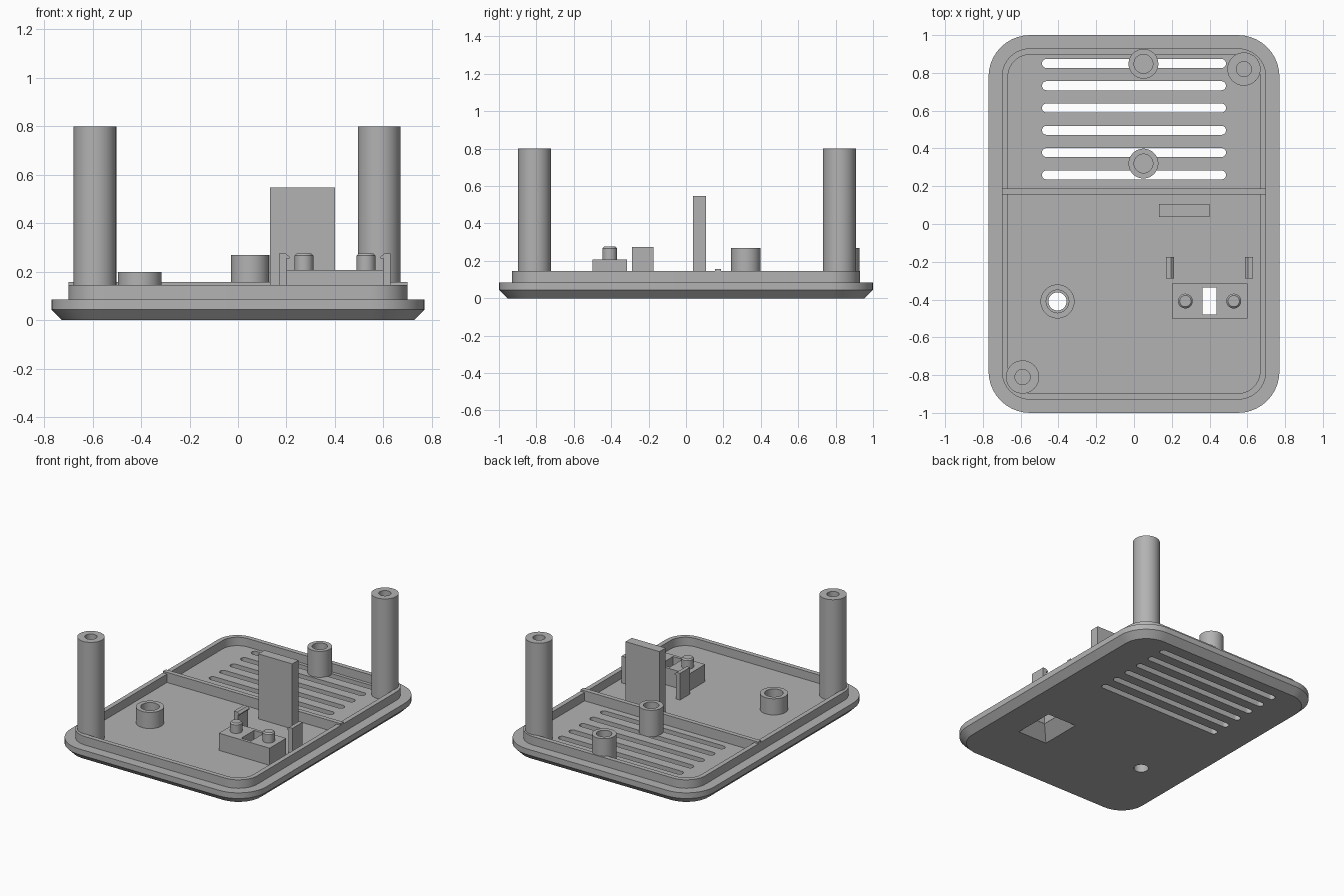
import bpy, bmesh
from math import cos, sin, pi, radians

cube = bpy.data.objects.get("Cube")
if cube:
    bpy.data.objects.remove(cube, do_unlink=True)

grey = bpy.data.materials.new("plain grey plastic")
grey.use_nodes = True
colour = (0.45, 0.45, 0.45, 1)
grey.diffuse_color = colour
grey.node_tree.nodes["Principled BSDF"].inputs["Base Color"].default_value = colour

FLOOR, RIM = 0.085, 0.145


def circle(r, z, n=40):
    return [(r * cos(2 * pi * i / n), r * sin(2 * pi * i / n), z) for i in range(n)]


def rrect(hx, hy, r, z, n=10):
    """Rounded rectangle outline, given half sizes and corner radius."""
    if r == 0:
        return [(hx, hy, z), (-hx, hy, z), (-hx, -hy, z), (hx, -hy, z)]
    pts = []
    for k, (sx, sy) in enumerate([(1, 1), (-1, 1), (-1, -1), (1, -1)]):
        for i in range(n + 1):
            a = (k + i / n) * pi / 2
            pts.append((sx * (hx - r) + r * cos(a), sy * (hy - r) + r * sin(a), z))
    return pts


def loft(name, rings, at=(0, 0), closed=False):
    """Skin a stack of outlines, capped at both ends or joined in a loop."""
    bm = bmesh.new()
    loops = [[bm.verts.new((x + at[0], y + at[1], z)) for x, y, z in ring] for ring in rings]
    pairs = list(zip(loops, loops[1:]))
    if closed:
        pairs.append((loops[-1], loops[0]))
    else:
        bm.faces.new(loops[0])
        bm.faces.new(loops[-1])
    for a, b in pairs:
        for i in range(len(a)):
            j = (i + 1) % len(a)
            bm.faces.new((a[i], a[j], b[j], b[i]))
    bmesh.ops.recalc_face_normals(bm, faces=bm.faces)
    mesh = bpy.data.meshes.new(name)
    bm.to_mesh(mesh)
    bm.free()
    mesh.materials.append(grey)
    ob = bpy.data.objects.new(name, mesh)
    bpy.context.collection.objects.link(ob)
    return ob


def box(name, x0, x1, y0, y1, z0, z1):
    hx, hy = (x1 - x0) / 2, (y1 - y0) / 2
    return loft(name, [rrect(hx, hy, 0, z0), rrect(hx, hy, 0, z1)], (x0 + hx, y0 + hy))


def cut(ob, cutters):
    for c in cutters:
        m = ob.modifiers.new("cut", 'BOOLEAN')
        m.operation, m.solver, m.object = 'DIFFERENCE', 'EXACT', c
    bpy.context.view_layer.update()
    graph = bpy.context.evaluated_depsgraph_get()
    mesh = bpy.data.meshes.new_from_object(ob.evaluated_get(graph))
    ob.modifiers.clear()
    ob.data = mesh
    for c in cutters:
        bpy.data.objects.remove(c, do_unlink=True)


def smooth(ob):
    bpy.ops.object.select_all(action='DESELECT')
    ob.select_set(True)
    bpy.context.view_layer.objects.active = ob
    bpy.ops.object.shade_smooth_by_angle(angle=radians(30))


def boss(name, at, r, hole, top):
    """Hollow round post with a blind hole."""
    smooth(loft(name, [circle(r, FLOOR - 0.005), circle(r, top),
                       circle(hole, top), circle(hole, FLOOR + 0.015)], at))


# Cover plate with chamfered underside and raised lip
plate = loft("cover_plate", [
    rrect(0.725, 0.955, 0.175, 0), rrect(0.77, 1, 0.22, 0.045),
    rrect(0.77, 1, 0.22, FLOOR), rrect(0.70, 0.93, 0.15, FLOOR),
    rrect(0.70, 0.93, 0.15, RIM), rrect(0.667, 0.897, 0.117, RIM),
    rrect(0.667, 0.897, 0.117, FLOOR)])

# Vent slots, round opening and tapered switch recess
cutters = [loft("slot_cutter", [rrect(0.487, 0.024, 0.0239, z, 6) for z in (-0.1, 0.12)],
                (0, 0.26 + 0.118 * i)) for i in range(6)]
cutters.append(loft("hole_cutter", [circle(0.048, -0.1), circle(0.048, 0.12)], (-0.405, -0.41)))
SWITCH = (0.4, -0.408)
cutters.append(loft("recess_cutter", [
    rrect(0.12, 0.157, 0, -0.01), rrect(0.115, 0.15, 0, 0),
    rrect(0.038, 0.072, 0, FLOOR), rrect(0.038, 0.072, 0, 0.12)], SWITCH))
cut(plate, cutters)
smooth(plate)

# Cross rib
box("cross_rib", -0.699, 0.699, 0.155, 0.187, FLOOR - 0.005, 0.157)

# Tall corner posts and short vent bosses
boss("front_post", (-0.59, -0.81), 0.088, 0.04, 0.8)
boss("back_post", (0.582, 0.82), 0.088, 0.04, 0.8)
boss("back_boss", (0.05, 0.848), 0.079, 0.05, 0.27)
boss("middle_boss", (0.05, 0.32), 0.079, 0.05, 0.27)

# Open ring around the round hole
smooth(loft("hole_ring", [circle(0.09, FLOOR - 0.005), circle(0.09, 0.2),
                          circle(0.06, 0.2), circle(0.06, FLOOR - 0.005)],
            (-0.405, -0.41), closed=True))

# Upright panel
box("upright_panel", 0.133, 0.4, 0.038, 0.107, FLOOR - 0.005, 0.547)

# Switch mount with slot, and its two pegs
loft("switch_mount", [rrect(0.2, 0.093, 0, FLOOR - 0.001), rrect(0.2, 0.093, 0, 0.207),
                      rrect(0.038, 0.072, 0, 0.207), rrect(0.038, 0.072, 0, FLOOR - 0.001)],
     SWITCH, closed=True)
for side, name in ((-1, "right_peg"), (1, "left_peg")):
    smooth(loft(name, [circle(0.039, 0.2), circle(0.039, 0.267), circle(0.03, 0.276)],
                (SWITCH[0] + side * 0.128, SWITCH[1])))

# Snap clips: thin stems with inward hooks
for side, name in ((-1, "right_clip"), (1, "left_clip")):
    profile = [(0.23, FLOOR - 0.005), (0.23, 0.275), (0.203, 0.275),
               (0.188, 0.262), (0.188, 0.255), (0.2, 0.255), (0.2, FLOOR - 0.005)]
    loft(name, [[(side * x, y, z) for x, z in profile] for y in (-0.288, -0.175)], (SWITCH[0], 0))
